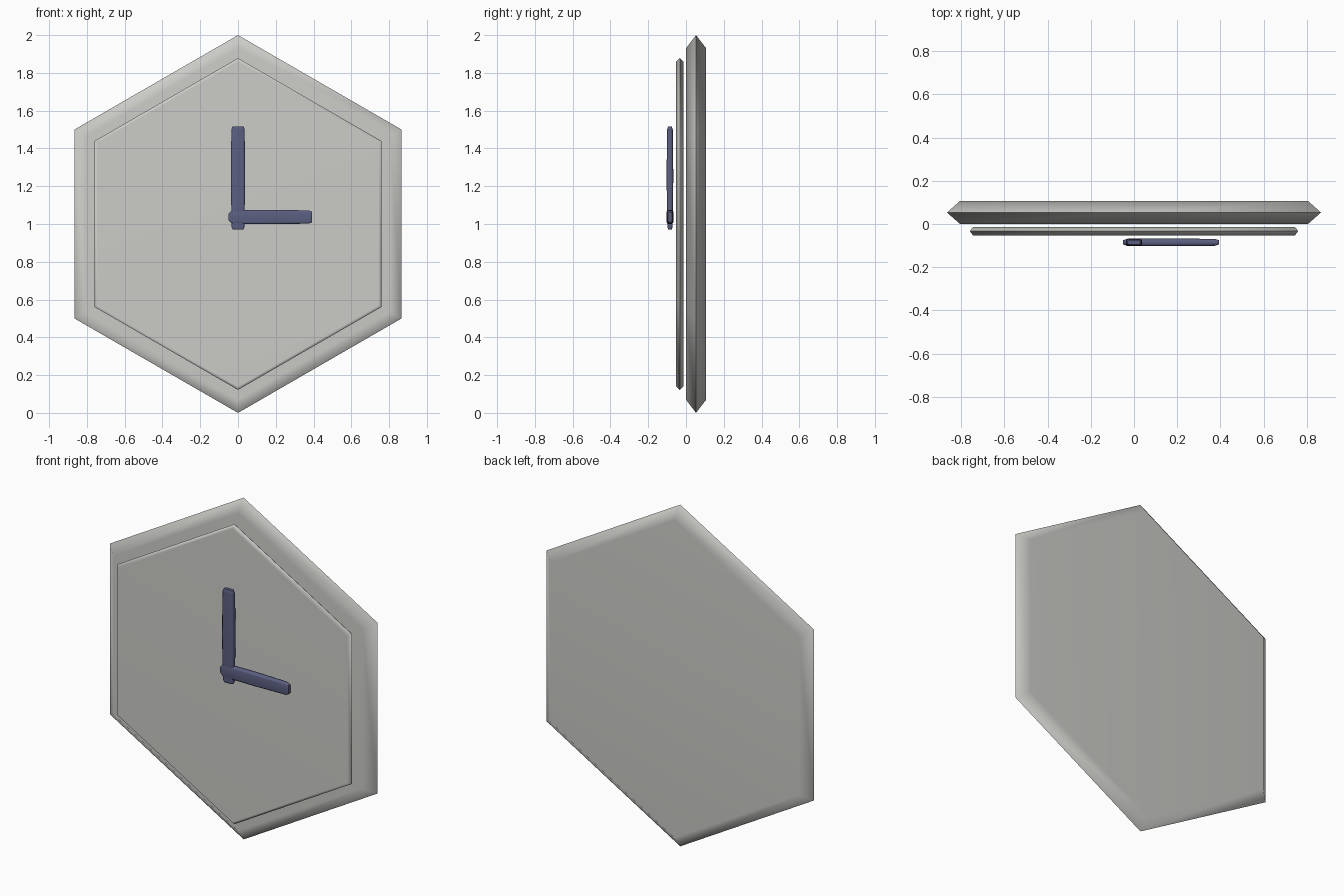
import bpy, bmesh, math

if "Cube" in bpy.data.objects:
    bpy.data.objects.remove(bpy.data.objects["Cube"])


def material(name, rgb):
    m = bpy.data.materials.new(name)
    m.diffuse_color = (*rgb, 1)
    m.use_nodes = True
    m.node_tree.nodes["Principled BSDF"].inputs["Base Color"].default_value = m.diffuse_color
    return m


GREY = material("warm grey", (0.60, 0.60, 0.575))
BLUE = material("slate blue", (0.105, 0.115, 0.22))


def finish(name, bm, mat, angle):
    bmesh.ops.recalc_face_normals(bm, faces=bm.faces)
    me = bpy.data.meshes.new(name)
    bm.to_mesh(me)
    bm.free()
    me.materials.append(mat)
    ob = bpy.data.objects.new(name, me)
    bpy.context.collection.objects.link(ob)
    bpy.ops.object.select_all(action='DESELECT')
    ob.select_set(True)
    bpy.context.view_layer.objects.active = ob
    bpy.ops.object.shade_smooth_by_angle(angle=math.radians(angle))
    wn = ob.modifiers.new("weighted normals", 'WEIGHTED_NORMAL')
    wn.keep_sharp = True
    return ob


def hex_plate(name, profile, mat):
    """Hexagonal plate with a pointed rim; profile = (radius, y) rings."""
    bm = bmesh.new()
    rings = []
    for r, y in profile:
        rings.append([bm.verts.new((r * math.sin(k * math.pi / 3), y,
                                    1 + r * math.cos(k * math.pi / 3)))
                      for k in range(6)])
    for a, b in zip(rings, rings[1:]):
        for k in range(6):
            j = (k + 1) % 6
            bm.faces.new((a[k], a[j], b[j], b[k]))
    bm.faces.new(rings[0])
    bm.faces.new(rings[-1])
    return finish(name, bm, mat, 55)


def hand(name, stations, mat, vertical):
    """Faceted rounded bar lofted along z or x; stations = (position, half width, half depth)."""
    bm = bmesh.new()
    rings = []
    for t, w, d in stations:
        section = [(-w, -d * .5), (-w * .75, -d), (w * .75, -d), (w, -d * .5),
                   (w, d * .5), (w * .75, d), (-w * .75, d), (-w, d * .5)]
        rings.append([bm.verts.new((s, -0.085 + y, t) if vertical else (t, -0.085 + y, 1.037 + s))
                      for s, y in section])
    for a, b in zip(rings, rings[1:]):
        for k in range(8):
            j = (k + 1) % 8
            bm.faces.new((a[k], a[j], b[j], b[k]))
    bm.faces.new(rings[0])
    bm.faces.new(rings[-1])
    return finish(name, bm, mat, 50)


# Case and dial
hex_plate("clock_case", [(0.93, 0.0), (1.0, 0.053), (0.93, 0.107)], GREY)
hex_plate("clock_dial", [(0.86, -0.053), (0.878, -0.033), (0.86, -0.013)], GREY)

# Hands
hand("long_hand", [(0.97, .028, .009), (0.985, .034, .014), (1.25, .038, .018),
                   (1.50, .035, .015), (1.517, .029, .010)], BLUE, True)
hand("short_hand", [(-.05, .018, .010), (-.03, .037, .017), (.17, .038, .018),
                    (.375, .035, .016), (.393, .027, .010)], BLUE, False)
